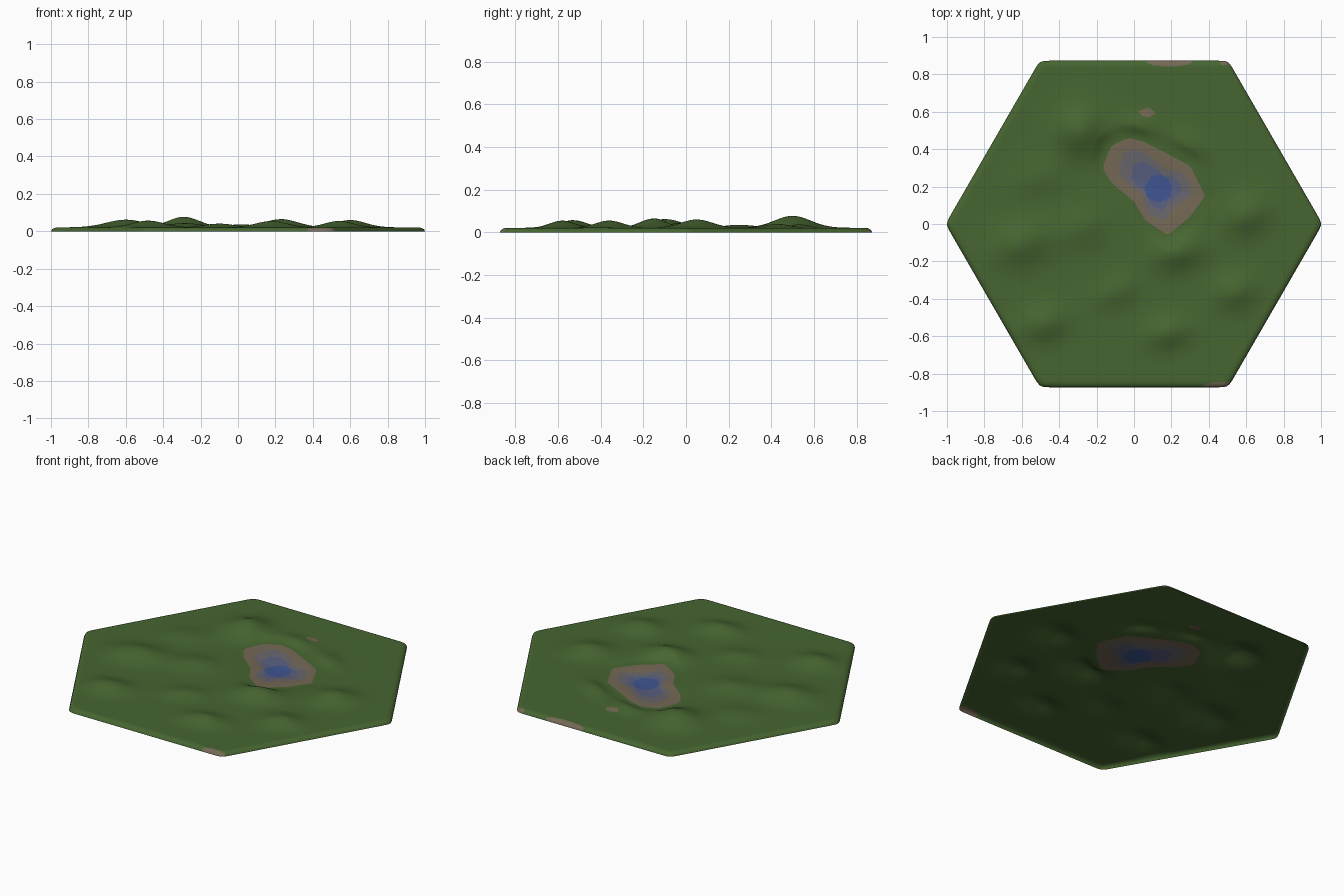
import bpy, bmesh, math
from mathutils import Vector

if "Cube" in bpy.data.objects:
    bpy.data.objects.remove(bpy.data.objects["Cube"])

APOTHEM = 0.873
CENTRE = Vector((0.13, 0.19))
ANGLES, POND_RINGS, LAND_RINGS = 360, 24, 70

# outline of the muddy hollow
SHORE = [(-.17, .30), (-.12, .42), (-.03, .46), (.05, .44), (.13, .40), (.30, .31), (.38, .15),
         (.30, .04), (.18, -.06), (.06, .02), (0, .12), (-.12, .22)]

# hills: x, y, extra height, radius x, radius y, rotation
HILLS = [(-.29, .50, .056, .12, .12, 0), (-.60, -.10, .041, .15, .11, .3),
         (-.28, -.02, .022, .13, .10, .4), (.23, -.15, .044, .13, .09, .2),
         (.60, .05, .039, .12, .10, .5), (.54, -.36, .034, .11, .09, .3),
         (-.48, -.53, .036, .12, .09, .2), (.18, -.58, .034, .12, .08, .2),
         (-.10, -.36, .020, .12, .08, .4), (.02, .53, .016, .11, .06, -.2),
         (.30, .43, .018, .11, .06, -.6), (-.52, .25, .014, .14, .10, .4)]

# bare earth spots: x, y, radius x, radius y
SPOTS = [(.07, .595, .04, .022), (.19, .872, .125, .03),
         (.49, .872, .035, .022), (.46, -.875, .09, .03)]


def material(name, rgb):
    m = bpy.data.materials.new(name)
    m.diffuse_color = (*rgb, 1)
    m.use_nodes = True
    m.node_tree.nodes["Principled BSDF"].inputs["Base Color"].default_value = m.diffuse_color
    return m


def smooth(t):
    t = max(0, min(1, t))
    return t * t * (3 - 2 * t)


def hex_level(p):
    """Rounded hexagon support value, equal to APOTHEM on the border."""
    k = .01
    d = [p.x * math.cos(a) + p.y * math.sin(a)
         for a in (math.pi / 6 + i * math.pi / 3 for i in range(6))]
    m = max(d)
    return m + k * math.log(sum(math.exp((v - m) / k) for v in d))


def border_radius(u):
    lo, hi = 0, 2.5
    for _ in range(30):
        mid = (lo + hi) / 2
        if hex_level(CENTRE + u * mid) < APOTHEM:
            lo = mid
        else:
            hi = mid
    return lo


def shore_radius(u):
    """Ray from the pond centre to the shore polygon."""
    for a, b in zip(SHORE, SHORE[1:] + SHORE[:1]):
        a, b = Vector(a) - CENTRE, Vector(b) - CENTRE
        e = b - a
        den = u.x * e.y - u.y * e.x
        if abs(den) < 1e-9:
            continue
        r = (a.x * e.y - a.y * e.x) / den
        s = (a.x * u.y - a.y * u.x) / den
        if r > 0 and -1e-6 <= s <= 1 + 1e-6:
            return r
    return .2


def land_height(p, from_shore):
    h = .021
    for x, y, amp, rx, ry, rot in HILLS:
        dx, dy = p.x - x, p.y - y
        c, s = math.cos(rot), math.sin(rot)
        q = ((dx * c + dy * s) / rx) ** 2 + ((dy * c - dx * s) / ry) ** 2
        h += amp * math.exp(-q)
    h = .016 + (h - .016) * smooth(from_shore / .09)
    # rounded drop at the border
    d = max(0, min(1, (APOTHEM - hex_level(p)) / .035))
    return h * math.sqrt(max(0, 1 - (1 - d) ** 2))


# rays, with the shore slightly softened
dirs = [Vector((math.cos(a), math.sin(a))) for a in
        (2 * math.pi * i / ANGLES for i in range(ANGLES))]
raw = [shore_radius(u) for u in dirs]
shore = [sum(raw[(i + k) % ANGLES] for k in range(-4, 5)) / 9 for i in range(ANGLES)]
border = [border_radius(u) for u in dirs]

# terrain sheet built from rings around the pond
bm = bmesh.new()
middle = bm.verts.new((CENTRE.x, CENTRE.y, .003))
rings = []
for j in range(1, POND_RINGS + LAND_RINGS + 1):
    ring = []
    for i, u in enumerate(dirs):
        if j <= POND_RINGS:
            t = j / POND_RINGS
            p = CENTRE + u * shore[i] * t
            z = .003 + .013 * smooth(t)
        else:
            t = (j - POND_RINGS) / LAND_RINGS
            t = .4 * t + .6 * math.sin(t * math.pi / 2)   # denser at the border
            r = shore[i] + (border[i] - shore[i]) * t
            p = CENTRE + u * r
            z = land_height(p, r - shore[i])
            if j == POND_RINGS + LAND_RINGS:
                z = 0
        ring.append(bm.verts.new((p.x, p.y, z)))
    rings.append(ring)


def colour(j, p):
    if j < POND_RINGS:
        wob = 2.2 * math.sin(3 * math.atan2(p.y - CENTRE.y, p.x - CENTRE.x) + 1)
        if (p.xy - CENTRE).length < .072:
            return 3
        return 2 if j < 11 + wob * .6 else 1 if j < 16 + wob else 4
    for x, y, rx, ry in SPOTS:
        if ((p.x - x) / rx) ** 2 + ((p.y - y) / ry) ** 2 < 1:
            return 4
    return 0


for j in range(len(rings)):
    for i in range(ANGLES):
        n = (i + 1) % ANGLES
        if j == 0:
            f = bm.faces.new((middle, rings[0][i], rings[0][n]))
        else:
            f = bm.faces.new((rings[j - 1][i], rings[j][i], rings[j][n], rings[j - 1][n]))
        f.smooth = True
        f.material_index = colour(j, f.calc_center_median())

mesh = bpy.data.meshes.new("terrain_tile")
bm.to_mesh(mesh)
bm.free()
for name, rgb in (("grass green", (.062, .130, .030)), ("shallow grey blue", (.140, .130, .150)),
                  ("mid blue", (.100, .115, .215)), ("deep blue", (.050, .092, .285)),
                  ("earth brown", (.175, .140, .092))):
    mesh.materials.append(material(name, rgb))
tile = bpy.data.objects.new("terrain_tile", mesh)
bpy.context.collection.objects.link(tile)
